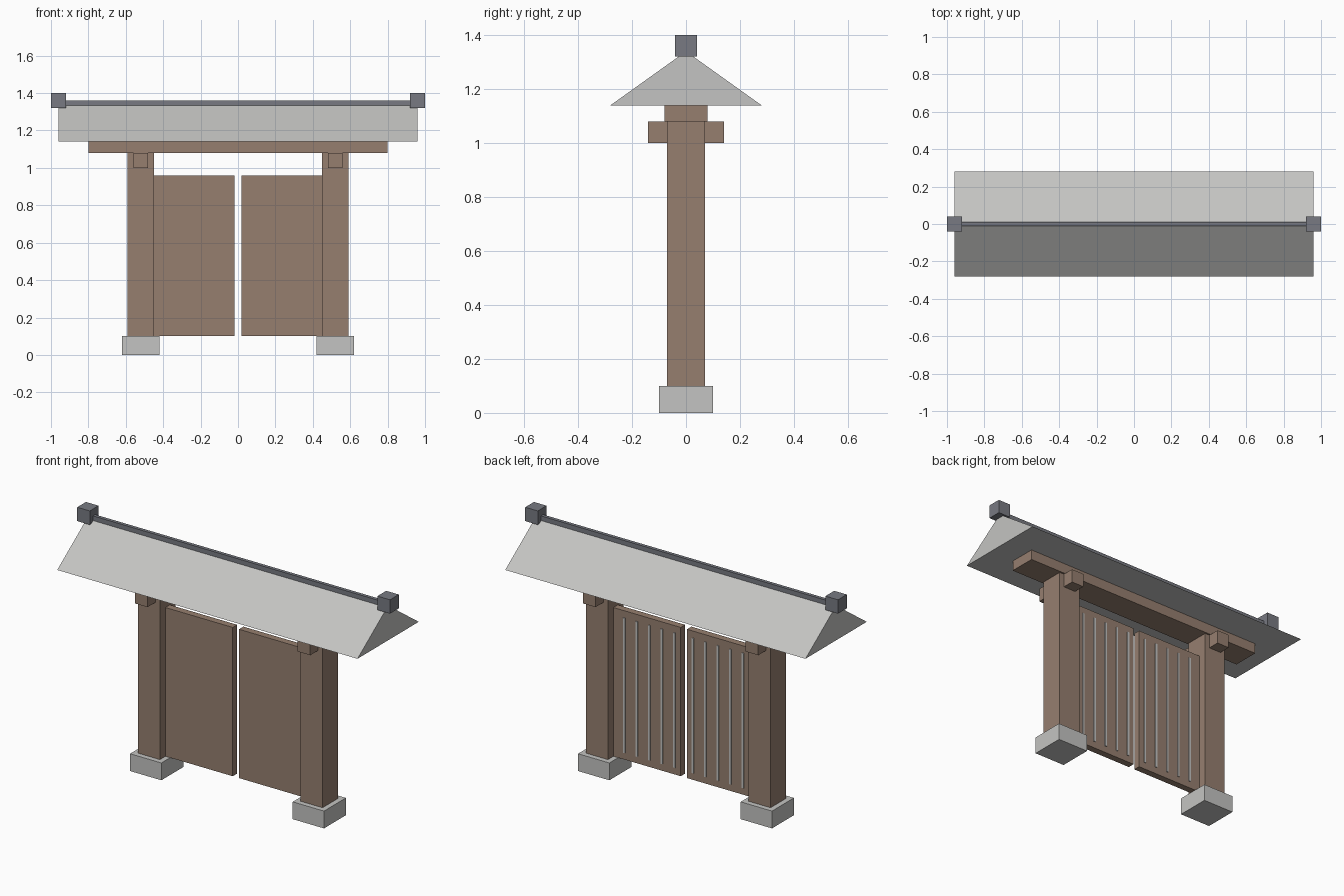
import bpy
import bmesh

cube = bpy.data.objects.get("Cube")
if cube:
    bpy.data.objects.remove(cube, do_unlink=True)


def material(name, rgb):
    m = bpy.data.materials.new(name)
    m.use_nodes = True
    m.diffuse_color = (*rgb, 1)
    m.node_tree.nodes["Principled BSDF"].inputs["Base Color"].default_value = (*rgb, 1)
    return m


wood = material("brown wood", (0.305, 0.212, 0.159))
stone = material("light grey stone", (0.552, 0.552, 0.539))
slate = material("dark slate", (0.188, 0.195, 0.223))


def extrude_x(name, profile, x0, x1, mat):
    """Extrude a closed (y, z) profile along x."""
    bm = bmesh.new()
    face = bm.faces.new([bm.verts.new((x0, y, z)) for y, z in profile])
    ext = bmesh.ops.extrude_face_region(bm, geom=[face])
    verts = [g for g in ext["geom"] if isinstance(g, bmesh.types.BMVert)]
    bmesh.ops.translate(bm, verts=verts, vec=(x1 - x0, 0, 0))
    bmesh.ops.recalc_face_normals(bm, faces=bm.faces)
    mesh = bpy.data.meshes.new(name)
    bm.to_mesh(mesh)
    bm.free()
    mesh.materials.append(mat)
    obj = bpy.data.objects.new(name, mesh)
    bpy.context.collection.objects.link(obj)
    return obj


def box(name, x, y, z, mat):
    """Box from (min, max) ranges on each axis."""
    profile = [(y[0], z[0]), (y[1], z[0]), (y[1], z[1]), (y[0], z[1])]
    return extrude_x(name, profile, x[0], x[1], mat)


# Parts repeated on both sides
for side, s in (("left", 1), ("right", -1)):
    def pair(name, x, y, z, mat):
        box(f"{side}_{name}", sorted((s * x[0], s * x[1])), y, z, mat)

    pair("footing", (0.42, 0.62), (-0.10, 0.10), (0, 0.10), stone)
    pair("post", (0.45, 0.59), (-0.07, 0.07), (0.01, 1.08), wood)
    pair("bracket", (0.48, 0.56), (-0.14, 0.14), (1.00, 1.08), wood)
    pair("door", (0.02, 0.46), (-0.02, 0.02), (0.10, 0.96), wood)
    pair("ridge_cap", (0.92, 1.00), (-0.04, 0.04), (1.32, 1.40), slate)

    # Thin vertical strips on the back of the door
    for i in range(5):
        x = 0.06 + 0.08 * i
        pair(f"door_strip_{i + 1}", (x - 0.006, x + 0.006), (0.018, 0.025),
             (0.14, 0.92), stone)

# Lintel beam, gabled roof and ridge bar
box("lintel_beam", (-0.80, 0.80), (-0.08, 0.08), (1.08, 1.14), wood)
extrude_x("roof", [(-0.28, 1.14), (0.28, 1.14), (0, 1.34)], -0.96, 0.96, stone)
box("ridge_bar", (-0.95, 0.95), (-0.01, 0.01), (1.32, 1.36), slate)
